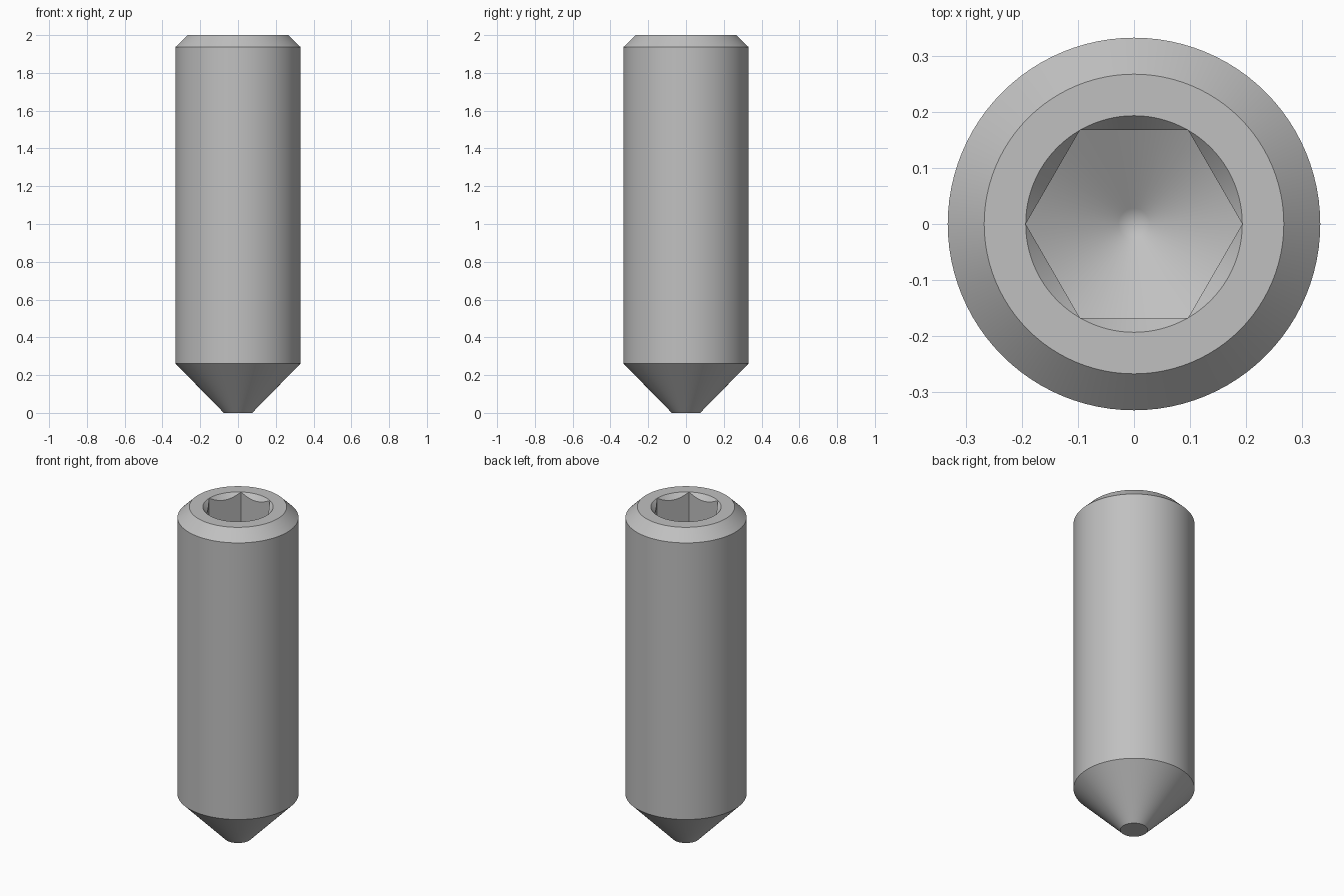
import bpy, bmesh, math

cube = bpy.data.objects.get("Cube")
if cube:
    bpy.data.objects.remove(cube, do_unlink=True)

SEGMENTS = 96
HEIGHT = 2.0
BODY_R = 0.332
SOCKET_R = 0.193          # hexagon corner radius
FLOOR_Z = 1.58            # socket floor at the hexagon corners
FLOOR_SLOPE = math.tan(math.radians(30))

steel = bpy.data.materials.new("grey steel")
steel.use_nodes = True
colour = (0.53, 0.53, 0.53, 1)
steel.diffuse_color = colour
steel.node_tree.nodes["Principled BSDF"].inputs["Base Color"].default_value = colour


def circle(radius, z):
    """Ring of constant radius and height."""
    return lambda angle: (radius, z)


def hex_radius(angle):
    """Distance to the hexagon side; corners lie on the x axis."""
    off_middle = angle % (math.pi / 3) - math.pi / 6
    return SOCKET_R * math.cos(math.pi / 6) / math.cos(off_middle)


def hex_rim(angle):
    """Where the countersink meets the hexagon walls."""
    r = hex_radius(angle)
    return r, HEIGHT - (SOCKET_R - r) * 1.15


def floor_z(r):
    return FLOOR_Z - (SOCKET_R - r) * FLOOR_SLOPE


def hex_floor(angle):
    """Where the drilled cone meets the hexagon walls."""
    r = hex_radius(angle)
    return r, floor_z(r)


# Rings from the point, up the outside, then down into the socket
rings = [
    circle(0.075, 0),
    circle(BODY_R, 0.262),
    circle(BODY_R, 1.936),
    circle(0.267, HEIGHT),
    circle(SOCKET_R, HEIGHT),
    hex_rim,
    hex_floor,
    circle(0.028, floor_z(0.028)),
]

bm = bmesh.new()
loops = []
for ring in rings:
    loop = []
    for i in range(SEGMENTS):
        angle = math.tau * i / SEGMENTS
        r, z = ring(angle)
        loop.append(bm.verts.new((r * math.cos(angle), r * math.sin(angle), z)))
    loops.append(loop)

for low, high in zip(loops, loops[1:]):
    for i in range(SEGMENTS):
        j = (i + 1) % SEGMENTS
        bm.faces.new((low[i], low[j], high[j], high[i]))

# Flat end of the point and the bottom of the drilled cone
bm.faces.new(loops[0][::-1])
apex = bm.verts.new((0, 0, floor_z(0)))
for i in range(SEGMENTS):
    bm.faces.new((loops[-1][i], loops[-1][(i + 1) % SEGMENTS], apex))

# Countersink and hexagon touch at the corners
bmesh.ops.remove_doubles(bm, verts=bm.verts[:], dist=0.00005)
bmesh.ops.recalc_face_normals(bm, faces=bm.faces[:])

mesh = bpy.data.meshes.new("set_screw")
bm.to_mesh(mesh)
bm.free()
mesh.materials.append(steel)
screw = bpy.data.objects.new("set_screw", mesh)
bpy.context.collection.objects.link(screw)

bpy.ops.object.select_all(action='DESELECT')
screw.select_set(True)
bpy.context.view_layer.objects.active = screw
bpy.ops.object.shade_smooth_by_angle(angle=math.radians(25))
